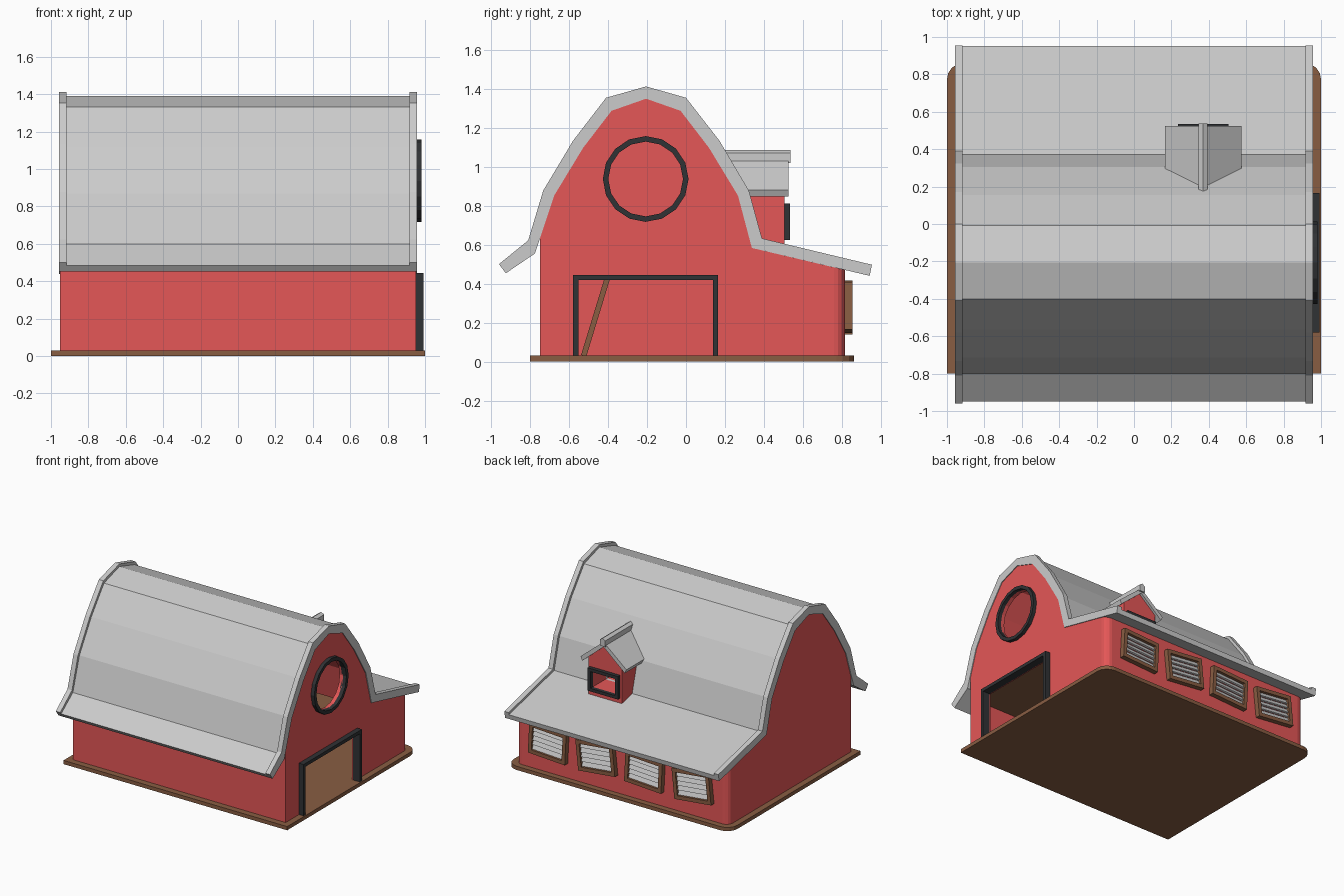
import bpy, bmesh
from math import sin, cos, pi, radians, atan2, hypot
from mathutils import Matrix, Vector

if "Cube" in bpy.data.objects:
    bpy.data.objects.remove(bpy.data.objects["Cube"])


def material(name, rgb):
    m = bpy.data.materials.new(name)
    m.diffuse_color = (*rgb, 1)
    m.use_nodes = True
    m.node_tree.nodes["Principled BSDF"].inputs["Base Color"].default_value = m.diffuse_color
    return m


RED = material("red_paint", (0.78, 0.095, 0.095))
BROWN = material("brown_wood", (0.25, 0.11, 0.055))
BLACK = material("dark_trim", (0.03, 0.032, 0.035))


def finish(name, bm, mat=None):
    bmesh.ops.recalc_face_normals(bm, faces=bm.faces)
    me = bpy.data.meshes.new(name)
    bm.to_mesh(me)
    bm.free()
    if mat:
        me.materials.append(mat)
    ob = bpy.data.objects.new(name, me)
    bpy.context.collection.objects.link(ob)
    return ob


def prism(name, pts, axis, lo, hi, mat=None, adjust=None, round_back=0):
    """Extrude a profile: (y,z) along x, (x,z) along y or (x,y) along z."""
    bm = bmesh.new()
    i = "xyz".index(axis)
    f = bm.faces.new([bm.verts.new(p[:i] + (lo,) + p[i:]) for p in pts])
    r = bmesh.ops.extrude_face_region(bm, geom=[f])
    vec = Vector((0, 0, 0))
    vec[i] = hi - lo
    bmesh.ops.translate(bm, verts=[v for v in r["geom"] if isinstance(v, bmesh.types.BMVert)], vec=vec)
    if round_back:
        back = max(v.co.y for v in bm.verts) - 0.001
        edges = [e for e in bm.edges if all(v.co.y > back for v in e.verts)
                 and abs(e.verts[0].co.x - e.verts[1].co.x) < 0.001]
        bmesh.ops.bevel(bm, geom=edges, offset=round_back, segments=4, profile=0.5, affect='EDGES')
    if adjust:
        for v in bm.verts:
            adjust(v.co)
    return finish(name, bm, mat)


def boxes(name, items, mat=None):
    """One object from (centre, size, x tilt) boxes."""
    bm = bmesh.new()
    for c, s, tilt in items:
        m = Matrix.Translation(c) @ Matrix.Rotation(tilt, 4, 'X') @ Matrix.Diagonal((*s, 1))
        bmesh.ops.create_cube(bm, size=1, matrix=m)
    return finish(name, bm, mat)


def span(x0, x1, y0, y1, z0, z1):
    return (((x0 + x1) / 2, (y0 + y1) / 2, (z0 + z1) / 2), (x1 - x0, y1 - y0, z1 - z0), 0)


def cut(ob, *cutters):
    for c in cutters:
        m = ob.modifiers.new("cut", 'BOOLEAN')
        m.operation, m.solver, m.object = 'DIFFERENCE', 'EXACT', c
    dg = bpy.context.evaluated_depsgraph_get()
    me = bpy.data.meshes.new_from_object(ob.evaluated_get(dg))
    ob.modifiers.clear()
    ob.data = me


def polygon(r, n=16):
    return [(-0.207 + r * sin(2 * pi * i / n), 0.937 + r * cos(2 * pi * i / n)) for i in range(n)]


# Roof profiles (y, z): outer and inner lines, paired
OUT = [(-.96, .50), (-.81, .622), (-.733, .877), (-.58, 1.133), (-.41, 1.354), (-.205, 1.412),
       (0, 1.354), (.172, 1.133), (.323, .877), (.39, .632), (.954, .497)]
INN = [(-.925, .453), (-.775, .555), (-.677, .851), (-.528, 1.097), (-.382, 1.287), (-.205, 1.349),
       (-.028, 1.287), (.118, 1.097), (.267, .851), (.338, .583), (.943, .44)]
SHEET = [tuple(a + (b - a) * 0.33 for a, b in zip(o, i)) for o, i in zip(OUT, INN)]
roof = prism("roof", SHEET + INN[::-1], 'x', -.92, .92)
for side, x in (("left", -.957), ("right", .917)):
    prism("roof_rim_" + side, OUT + INN[::-1], 'x', x, x + .04)

# Hollow barn walls with rounded back corners
walls = prism("barn_walls", [(-.75, .01), (-.75, .63)] + INN[2:10] + [(.815, .47), (.815, .01)],
              'x', -.951, .951, RED, round_back=.055)
cavity = prism("cutter_cavity", [(-.72, -.1), (-.72, .61), (-.645, .845), (-.50, 1.075), (-.365, 1.26),
               (-.205, 1.315), (-.045, 1.26), (.09, 1.075), (.235, .845), (.305, .55), (.785, .44),
               (.785, -.1)], 'x', -.92, .92)
door_cut = boxes("cutter_door", [span(.88, 1.1, -.555, .14, -.1, .42)])
round_cut = prism("cutter_round", polygon(.192), 'x', .88, 1.1)
dormer_cut = boxes("cutter_dormer", [span(.26, .48, .15, .7, .65, .785)])


# Dormer: its back edge follows the main roof
def fit(co):
    if co.y < .4:
        co.y = .29 - (co.z - .87) * (.58 if co.z > .87 else .25)


CX = .37
dormer = prism("dormer_walls", [(CX - .15, .58), (CX - .15, .89), (CX, 1.015), (CX + .15, .89), (CX + .15, .58)],
               'y', 0, .505, RED, fit)
prism("dormer_roof", [(CX - .205, .88), (CX, 1.05), (CX + .205, .88), (CX + .19, .848), (CX, 1.01), (CX - .19, .848)],
      'y', 0, .525, None, fit)
prism("dormer_ridge_cap", [(CX - .024, 1.02), (CX - .024, 1.07), (CX, 1.085), (CX + .024, 1.07), (CX + .024, 1.02)],
      'y', 0, .537, None, fit)
boxes("dormer_window_frame", [span(.235, .505, .50, .535, .625, .65), span(.235, .505, .50, .535, .785, .81),
      span(.235, .26, .50, .535, .65, .785), span(.48, .505, .50, .535, .65, .785)], BLACK)

# Round gable window ring
ring = prism("round_window_ring", polygon(.22), 'x', .94, .98, BLACK)

cut(walls, cavity, door_cut, round_cut, dormer_cut)
cut(roof, dormer_cut)
cut(dormer, dormer_cut)
cut(ring, round_cut)
for c in (cavity, door_cut, round_cut, dormer_cut):
    bpy.data.objects.remove(c)

# Door frame
boxes("door_frame", [span(.93, .992, -.58, -.553, .03, .445), span(.93, .992, .138, .165, .03, .445),
      span(.93, .992, -.553, .138, .418, .445)], BLACK)

# Base slab, loft floor and ladder
prism("base_slab", [(-1, -.80), (1, -.80), (1, .862), (-1, .862)], 'z', 0, .03, BROWN, round_back=.09)
boxes("loft_floor", [span(-.93, .93, -.73, .70, .44, .46)], BROWN)
a, b = Vector((0, -.525, .03)), Vector((0, -.40, .44))
lean = -atan2(b.y - a.y, b.z - a.z)
rails = [((x, (a.y + b.y) / 2, .235), (.03, .028, (b - a).length), lean) for x in (-.6, -.36)]
rungs = [((-.48, *a.lerp(b, i / 6).yz), (.24, .02, .02), lean) for i in range(1, 6)]
boxes("ladder", rails + rungs, BROWN)

# Crooked slatted windows along the back
W, H, B = .33, .245, .03
for i, x in enumerate((.645, .215, -.215, -.645)):
    frame = boxes(f"back_window_frame_{i + 1}", [
        span(-W / 2, W / 2, -.02, .022, H / 2 - B, H / 2), span(-W / 2, W / 2, -.02, .022, -H / 2, B - H / 2),
        span(-W / 2, B - W / 2, -.02, .022, B - H / 2, H / 2 - B),
        span(W / 2 - B, W / 2, -.02, .022, B - H / 2, H / 2 - B)], BROWN)
    slats = boxes(f"back_window_slats_{i + 1}", [
        ((0, 0, (k - 2) * .037), (W - 2 * B, .012, .036), radians(25)) for k in range(5)])
    for ob in (frame, slats):
        ob.location = (x, .832, .278)
        ob.rotation_euler.y = radians(6 if i % 2 else -3)
